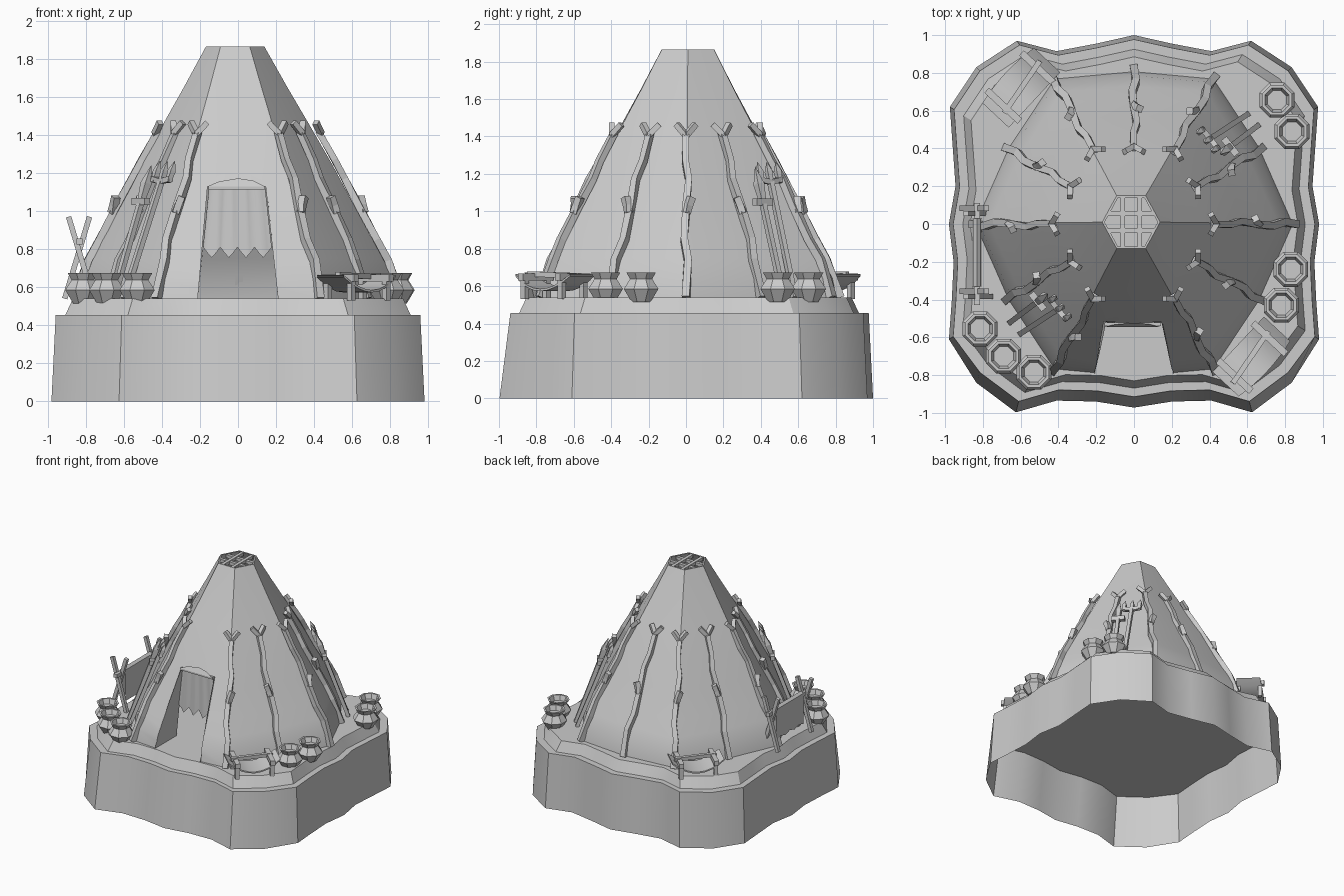
import bpy
from math import sin, cos, pi, radians
from mathutils import Vector, Matrix

if "Cube" in bpy.data.objects:
    bpy.data.objects.remove(bpy.data.objects["Cube"])


def add(name, verts, faces, smooth=None, mat=None):
    me = bpy.data.meshes.new(name)
    me.from_pydata([tuple(v) for v in verts], [], faces)
    if mat is not None:
        me.transform(mat)
    ob = bpy.data.objects.new(name, me)
    bpy.context.collection.objects.link(ob)
    if smooth:
        me.shade_smooth()
        me.set_sharp_from_angle(angle=radians(smooth))
    return ob


def bridge(rings, loop=False):
    """Quads joining consecutive rings of equal length."""
    n, m = len(rings[0]), len(rings)
    return [(i * n + j, i * n + (j + 1) % n, (i + 1) % m * n + (j + 1) % n, (i + 1) % m * n + j)
            for i in range(m if loop else m - 1) for j in range(n)]


def flat(rings):
    return [v for r in rings for v in r]


def stick(name, pts, r, sides=4, mat=None, radii=None):
    """Tapering faceted stick along a polyline."""
    pts = [Vector(p) for p in pts]
    rings = []
    for i, p in enumerate(pts):
        d = (pts[min(i + 1, len(pts) - 1)] - pts[max(i - 1, 0)]).normalized()
        ref = Vector((0, 0, 1)) if abs(d.z) < .95 else Vector((1, 0, 0))
        u = d.cross(ref).normalized()
        w = d.cross(u) * -1
        k = radii[i] if radii else r
        rings.append([p + k * (cos(a) * u + sin(a) * w)
                      for a in [2 * pi * (j + .5) / sides for j in range(sides)]])
    f = bridge(rings)
    n = len(pts) * sides
    f += [tuple(range(sides))[::-1], tuple(range(n - sides, n))]
    return add(name, flat(rings), f, None, mat)


# ---- Stone base: lobed outline, stepped rim, recessed underside
right = [(.41, .915), (.62, .97), (.835, .83), (.975, .62), (.96, .41), (.945, .2), (.98, 0),
         (.955, -.2), (.965, -.41), (.98, -.61), (.835, -.84), (.625, -.997), (.41, -.935), (.2, -.94)]
outline = [(0, 1.0), (.2, .955)] + right + [(0, -.972)] + [(-x, y) for x, y in right[::-1]] + [(-.2, .955)]
outline = outline[::-1]


def base_ring(s, z, front):
    return [(x * s, y * s + (front if y < -.7 else 0), z) for x, y in outline]


rings = [base_ring(1, 0, 0), base_ring(.977, .455, .035), base_ring(.925, .455, .03), base_ring(.885, .54, .03)]
n = len(outline)
add("stone_base", flat(rings), bridge(rings) + [tuple(range(3 * n, 4 * n))], 28)
add("base_underside", base_ring(.978, .43, .033), [tuple(range(n))[::-1]])

# ---- Hut: twelve-sided shell, hexagonal at the top, steep at the foot
PROFILE = [(.84, .54), (.82, .64), (.765, .75), (.70, .87), (.605, 1.05), (.50, 1.25),
           (.387, 1.45), (.272, 1.65), (.153, 1.865)]
YS = 1.055


def radius(z, k):
    for (r0, z0), (r1, z1) in zip(PROFILE, PROFILE[1:]):
        if z <= z1:
            r = r0 + (r1 - r0) * (z - z0) / (z1 - z0)
            break
    return r * (1 if k % 2 == 0 else .91 - .04 * (z - .54) / 1.325)


def hut_ring(z, inset):
    t = (z - .54) / 1.325
    return [((radius(z, k) - inset) * cos(k * pi / 6) - .015 * t,
             (radius(z, k) - inset) * sin(k * pi / 6) * YS + .01 * t, z) for k in range(12)]


zs = [z for _, z in PROFILE]
rings = [hut_ring(z, 0) for z in zs] + [hut_ring(z, .012) for z in zs[::-1]]
hut = add("hut_shell", flat(rings), bridge(rings, True))


# ---- Doorway cut through the front wall
def door_ring(y):
    return [(-.215, y, .5), (.215, y, .5), (.145, y, 1.13), (-.16, y, 1.13)]


rings = [door_ring(-.3), door_ring(-1)]
cutter = add("door_cutter", flat(rings), bridge(rings) + [(3, 2, 1, 0), (4, 5, 6, 7)])
m = hut.modifiers.new("door", 'BOOLEAN')
m.object, m.operation, m.solver = cutter, 'DIFFERENCE', 'EXACT'
bpy.context.view_layer.objects.active = hut
bpy.ops.object.modifier_apply(modifier="door")
bpy.data.objects.remove(cutter)
hut.data.shade_smooth()
hut.data.set_sharp_from_angle(angle=radians(24))

# Door side walls, lintel and zigzag curtain
for s in (-1, 1):
    add("door_jamb", [(s * .21, -.80, .54), (s * .21, -.51, .54), (s * .15, -.51, 1.13),
                      (s * .15, -.53, 1.13), (s * .178, -.665, .87)], [(0, 1, 2, 3, 4)])
stick("curtain_rod", [(-.155, -.53, 1.122), (.142, -.53, 1.122)], .013)
add("door_hood", [(-.16, -.545, 1.13), (.14, -.545, 1.13), (.08, -.53, 1.16), (.0, -.523, 1.172),
                  (-.1, -.532, 1.155)], [(0, 1, 2, 3, 4)])
cols = 17
verts = []
for i in range(cols):
    t = i / (cols - 1) * 2 - 1
    wave = .008 * sin(i * 1.7)
    low = (.81, .78, .755, .78)[i % 4]
    verts += [(t * .148 - .005, -.515 + wave * .4, 1.12), (t * .18 - .003, -.52 + wave, low)]
add("door_curtain", verts, [(2 * i, 2 * i + 1, 2 * i + 3, 2 * i + 2) for i in range(cols - 1)], 40)

# ---- Lattice over the smoke hole
for o in (-.045, .045):
    stick("smoke_lattice_x", [(-.14, .01 + o, 1.845), (.11, .01 + o, 1.845)], .018)
    stick("smoke_lattice_y", [(-.015 + o, -.12, 1.85), (-.015 + o, .14, 1.85)], .018)

# ---- Forked branches leaning on the hut, all round except at the door
for k in range(12):
    if k == 9:
        continue
    a = k * pi / 6
    flip = -1 if k % 2 else 1

    def at(z, side, lift=.025):
        r = radius(z, k) + lift
        return Vector((r * cos(a) - side * sin(a), (r * sin(a) + side * cos(a)) * (1 + (YS - 1) * abs(sin(a))), z))

    path = [(.54, 0), (.74, .01), (.85, -.01), (1.03, .002), (1.17, .014), (1.27, -.004), (1.42, 0)]
    stick("branch_pole", [at(z, s * flip, .018) for z, s in path], .026, 4,
          radii=[.029, .028, .027, .027, .025, .024, .024])
    for s in (-1, 1):
        stick("branch_fork", [at(1.405, 0), at(1.465, s * .05, .03)], .021)
    stick("branch_stub", [at(.99, 0), at(1.03, flip * .012, .035), at(1.075, flip * .03, .05)], .026)

# ---- Eight-sided clay pots
POT = [(.055, .515), (.1, .585), (.064, .638), (.086, .674), (.07, .674), (.055, .635)]
for px, py in [(.757, .656), (.836, .49), (.83, -.24), (.78, -.43), (-.815, -.555), (-.69, -.70), (-.53, -.785)]:
    rings = [[(px + r * cos((j + .5) * pi / 4), py + r * sin((j + .5) * pi / 4), z) for j in range(8)]
             for r, z in POT]
    add("clay_pot", flat(rings), bridge(rings) + [tuple(range(8))[::-1], tuple(range(40, 48))])

# ---- Low racks with a sagging hide
for cx, cy, turn in [(.625, -.705, 47), (-.6, .725, 227)]:
    M = Matrix.Translation((cx, cy, 0)) @ Matrix.Rotation(radians(turn), 4, 'Z')
    top, bot = [], []
    for i in range(9):
        t = i / 4 - 1
        z = .585 + .08 * t * t
        top += [(t * .2, -.1 + .02 * t * t - .01, z), (t * .2, .1, z)]
    n = len(top)
    bot = [(x, y, z - .012) for x, y, z in top]
    f = []
    for i in range(8):
        q = 2 * i
        f += [(q, q + 2, q + 3, q + 1), (n + q + 1, n + q + 3, n + q + 2, n + q),
              (q, n + q, n + q + 2, q + 2), (q + 1, q + 3, n + q + 3, n + q + 1)]
    add("rack_hide", top + bot, f, 30, M)
    for s in (-1, 1):
        stick("rack_end_bar", [(s * .135, -.12, .648), (s * .135, .12, .648)], .026, 4, M)
        for y in (-.085, .085):
            stick("rack_leg", [(s * .135, y, .53), (s * .135, y, .65)], .022, 4, M)
    stick("rack_cross_stick", [(-.17, -.02, .665), (.16, .03, .655)], .02, 4, M)

# ---- Trident and barbed spear, back right and front left
for turn in (0, 180):
    M = Matrix.Rotation(radians(turn), 4, 'Z')
    side = Vector((.6, -.75, 0)).normalized()
    b, t = Vector((.60, .58, .54)), Vector((.40, .45, 1.17))
    d = (t - b).normalized()
    stick("trident_shaft", [b, t], .02, 4, M)
    stick("trident_bar", [t - side * .075, t - d * .015, t + side * .075], .02, 4, M)
    for s in (-1, 0, 1):
        p = t + side * s * .062
        stick("trident_prong", [p - d * .02, p + d * .045, p + d * .1], .02, 4, M, [.016, .022, .001])
    b, t = Vector((.655, .52, .54)), Vector((.51, .41, 1.05))
    d = (t - b).normalized()
    stick("spear_shaft", [b, t + d * .03], .02, 4, M)
    stick("spear_guard", [t - side * .055, t + side * .055], .026, 4, M)
    stick("spear_tip", [t, t + d * .1, t + d * .2], .02, 4, M, [.02, .03, .001])

# ---- Drying stand on the left: two crossed frames, a beam and a hanging hide
for y in (.07, -.37):
    for s in (-1, 1):
        stick("stand_leg", [(-.835 - s * .075, y + s * .014, .54), (-.835 + s * .055, y + s * .014, .97)], .02)
stick("stand_beam", [(-.832, .11, .84), (-.832, -.43, .84)], .022)
hide = []
for i in range(7):
    y = .03 - i * .06
    hide += [(-.855, y, .6 + .02 * (i % 2)), (-.852, y, .855), (-.832, y, .872), (-.812, y, .855), (-.808, y, .6)]
add("hanging_hide", hide, [(5 * i + j, 5 * i + j + 1, 5 * i + j + 6, 5 * i + j + 5)
                           for i in range(6) for j in range(4)], 40)
